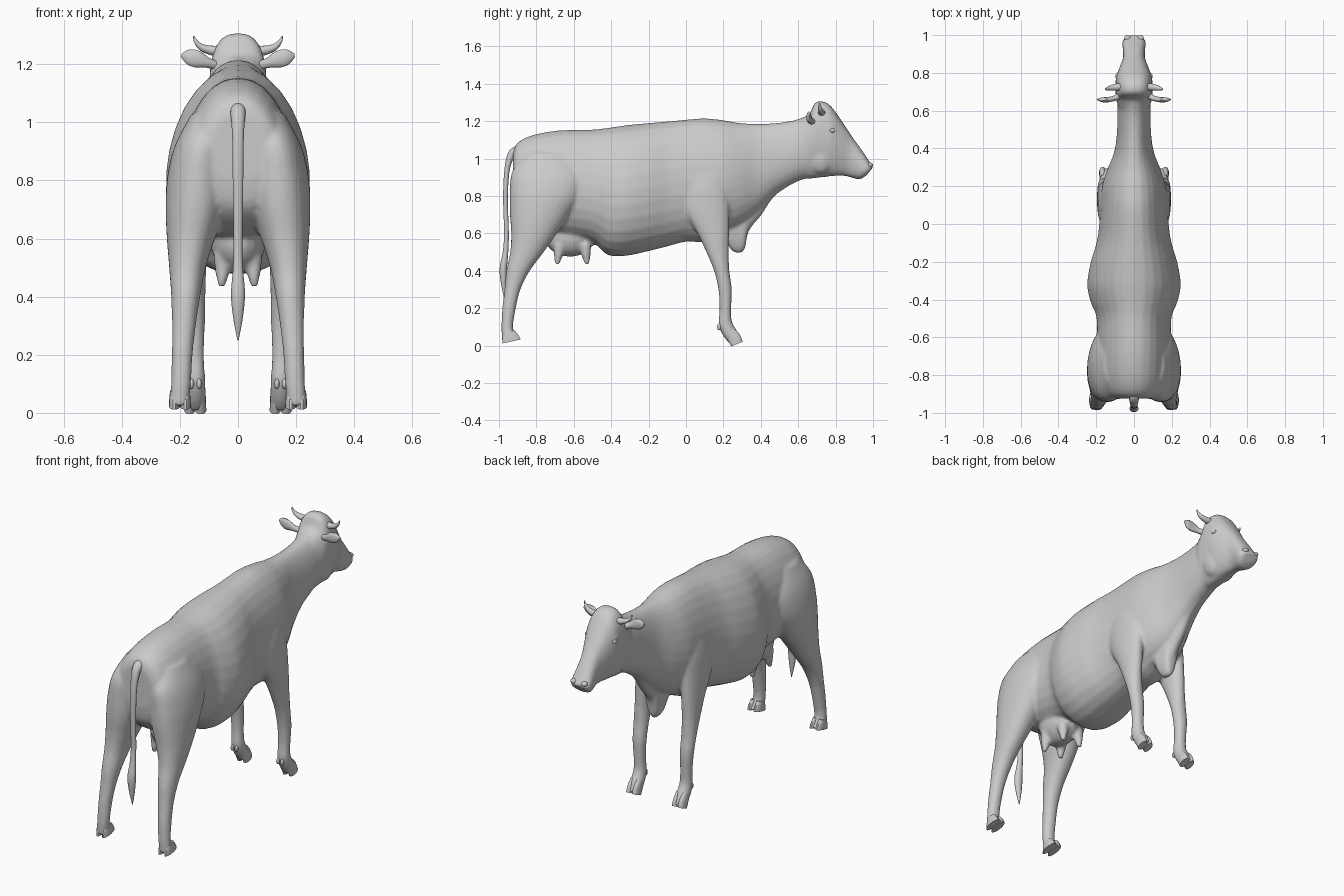
import bpy, bmesh, math
from mathutils import Vector


def spline(rows, steps):
    # Catmull-Rom interpolation of any number rows
    out = []
    n = len(rows)
    for i in range(n - 1):
        a, b, c, d = rows[max(i - 1, 0)], rows[i], rows[i + 1], rows[min(i + 2, n - 1)]
        for s in range(steps):
            t = s / steps
            out.append([0.5 * (2 * q + (r - p) * t + (2 * p - 5 * q + 4 * r - u) * t * t
                               + (3 * q - p - 3 * r + u) * t ** 3) for p, q, r, u in zip(a, b, c, d)])
    out.append(list(rows[-1]))
    return out


def skin(bm, rings):
    loops = [[bm.verts.new(p) for p in r] for r in rings]
    n = len(loops[0])
    for a, b in zip(loops, loops[1:]):
        for i in range(n):
            bm.faces.new((a[i], a[(i + 1) % n], b[(i + 1) % n], b[i]))
    bm.faces.new(loops[0])
    bm.faces.new(loops[-1][::-1])


def loft(bm, rows, side=1, power=0.9, taper=0.0, steps=4, n=28):
    # row: y,z of one edge, y,z of the opposite edge, centre x, half width
    rings = []
    for y1, z1, y2, z2, cx, hw in spline(rows, steps):
        ring = []
        for i in range(n):
            t = 2 * math.pi * i / n
            s, c = math.sin(t), math.cos(t)
            x = cx + hw * math.copysign(abs(s) ** power, s) * (1 - taper * c)
            f = (1 + c) / 2
            ring.append((side * x, y2 + (y1 - y2) * f, z2 + (z1 - z2) * f))
        rings.append(ring)
    skin(bm, rings)


def tube(bm, rows, side=1, ref=(0, 1, 0), steps=4, n=14):
    # row: x,y,z, radius along ref, radius across ref
    data = spline(rows, steps)
    pts = [Vector(r[:3]) for r in data]
    rings = []
    for i, p in enumerate(pts):
        t = (pts[min(i + 1, len(pts) - 1)] - pts[max(i - 1, 0)]).normalized()
        u = (Vector(ref) - t * t.dot(Vector(ref))).normalized()
        v = t.cross(u)
        ring = []
        for k in range(n):
            a = 2 * math.pi * k / n
            q = p + u * data[i][3] * math.cos(a) + v * data[i][4] * math.sin(a)
            ring.append((side * q.x, q.y, q.z))
        rings.append(ring)
    skin(bm, rings)


def ball(bm, loc, scale, side=1):
    r = bmesh.ops.create_uvsphere(bm, u_segments=20, v_segments=12, radius=1)
    for v in r['verts']:
        v.co = Vector((side * (loc[0] + v.co.x * scale[0]), loc[1] + v.co.y * scale[1], loc[2] + v.co.z * scale[2]))


def finish(name, bm):
    bmesh.ops.recalc_face_normals(bm, faces=bm.faces)
    me = bpy.data.meshes.new(name)
    bm.to_mesh(me)
    bm.free()
    for p in me.polygons:
        p.use_smooth = True
    ob = bpy.data.objects.new(name, me)
    bpy.context.collection.objects.link(ob)
    return ob


body = bmesh.new()
# torso and neck
loft(body, [(-.925, 1.03, -.925, .80, 0, .10), (-.90, 1.085, -.90, .70, 0, .15),
            (-.82, 1.125, -.80, .62, 0, .185), (-.68, 1.15, -.66, .58, 0, .195),
            (-.50, 1.155, -.50, .55, 0, .197), (-.41, 1.165, -.42, .485, 0, .228),
            (-.32, 1.178, -.32, .48, 0, .247), (-.20, 1.19, -.20, .505, 0, .228),
            (-.10, 1.198, -.10, .53, 0, .198), (0, 1.208, 0, .555, 0, .183),
            (.10, 1.215, .10, .555, 0, .178), (.20, 1.205, .20, .60, 0, .168),
            (.29, 1.19, .29, .64, 0, .14), (.38, 1.186, .38, .71, 0, .105),
            (.48, 1.19, .48, .81, 0, .09), (.58, 1.205, .58, .87, 0, .088),
            (.66, 1.235, .66, .90, 0, .085)], taper=.1)
# head
loft(body, [(.60, 1.20, .60, .90, 0, .075), (.66, 1.24, .64, .892, 0, .092),
            (.69, 1.298, .69, .895, 0, .097), (.735, 1.305, .73, .90, 0, .097),
            (.78, 1.275, .775, .905, 0, .094), (.84, 1.19, .82, .908, 0, .075),
            (.89, 1.115, .86, .905, 0, .058), (.94, 1.045, .895, .895, 0, .058),
            (.98, .985, .93, .89, 0, .062), (.998, .962, .965, .91, 0, .05),
            (1.0, .953, .98, .93, 0, .03)], power=.75, taper=-.12)
# dewlap
loft(body, [(.19, .85, .19, .62, 0, .05), (.235, .86, .235, .52, 0, .055),
            (.27, .86, .27, .495, 0, .05), (.31, .86, .312, .51, 0, .045),
            (.34, .88, .335, .61, 0, .045), (.40, .92, .405, .70, 0, .04),
            (.47, .98, .47, .795, 0, .035), (.56, 1.0, .56, .86, 0, .03)])
# udder
ball(body, (0, -.62, .59), (.095, .14, .115))
for s in (1, -1):
    # hind leg
    loft(body, [(-.62, 1.03, -.86, 1.03, .10, .06), (-.54, .91, -.93, .93, .125, .092),
                (-.56, .80, -.942, .82, .138, .106), (-.62, .70, -.942, .71, .146, .103),
                (-.69, .60, -.935, .60, .162, .083), (-.76, .50, -.94, .50, .174, .063),
                (-.835, .40, -.96, .40, .18, .05), (-.885, .30, -.97, .30, .186, .041),
                (-.91, .20, -.982, .20, .192, .036), (-.925, .10, -.987, .10, .196, .034),
                (-.91, .06, -.985, .05, .20, .035), (-.885, .035, -.985, .022, .20, .036)], side=s)
    # front leg
    loft(body, [(.19, 1.0, .02, 1.0, .11, .045), (.222, .86, -.035, .86, .13, .057),
                (.23, .73, -.02, .74, .142, .053), (.23, .60, .06, .60, .148, .048),
                (.228, .50, .108, .50, .152, .043), (.232, .40, .15, .40, .153, .041),
                (.245, .30, .173, .30, .152, .038), (.242, .20, .18, .20, .15, .033),
                (.245, .13, .175, .11, .148, .035), (.275, .075, .20, .05, .147, .036),
                (.298, .025, .235, .008, .147, .037)], side=s)
    # teats
    for y, lean in ((-.54, .012), (-.675, -.015)):
        tube(body, [(.05, y, .54, .035, .035), (.054, y + lean / 2, .48, .024, .024),
                    (.056, y + lean, .435, .012, .012)], side=s)
    # brow and cheek
    ball(body, (.07, .765, 1.165), (.028, .035, .025), s)
    ball(body, (.05, .72, 1.01), (.04, .07, .09), s)

cow = finish("body", body)
m = cow.modifiers.new("blend", 'REMESH')
m.mode = 'VOXEL'
m.voxel_size = .0095
m.use_smooth_shade = True
m = cow.modifiers.new("soften", 'SMOOTH')
m.factor = .5
m.iterations = 5

# tail with tuft
bm = bmesh.new()
tube(bm, [(0, -.87, 1.045, .03, .03), (0, -.925, 1.03, .026, .024), (0, -.955, .95, .02, .015),
          (0, -.965, .80, .018, .013), (0, -.96, .60, .015, .013), (0, -.965, .50, .017, .015),
          (0, -.977, .41, .024, .02), (0, -.975, .33, .017, .014), (0, -.97, .25, .002, .002)], ref=(1, 0, 0))
finish("tail", bm)

horns, ears, eyes, hooves, nose = (bmesh.new() for _ in range(5))
for s in (1, -1):
    tube(horns, [(.05, .725, 1.245, .02, .02), (.09, .725, 1.247, .019, .017),
                 (.125, .72, 1.258, .014, .012), (.145, .715, 1.278, .008, .007),
                 (.153, .715, 1.297, .002, .002)], side=s)
    tube(ears, [(.075, .68, 1.195, .018, .016), (.105, .665, 1.205, .014, .018),
                (.14, .658, 1.217, .014, .03), (.172, .658, 1.226, .012, .026),
                (.195, .66, 1.23, .003, .006)], side=s)
    ball(eyes, (.089, .782, 1.15), (.01, .016, .011), s)
    ball(nose, (.034, .982, .965), (.018, .018, .014), s)
    # cloven hooves and dewclaws
    for d in (-.019, .019):
        tube(hooves, [(.147 + d, .235, .075, .016, .03), (.147 + d, .258, .04, .018, .036),
                      (.147 + d, .272, .008, .019, .034)], side=s, ref=(1, 0, 0))
        tube(hooves, [(.20 + d, -.945, .075, .015, .03), (.20 + d, -.938, .045, .018, .045),
                      (.20 + d, -.933, .022, .019, .052)], side=s, ref=(1, 0, 0))
        ball(hooves, (.147 + d * .7, .178, .1), (.009, .012, .018), s)
finish("horns", horns)
finish("ears", ears)
finish("eyes", eyes)
finish("nostrils", nose)
finish("hooves", hooves)
for o in bpy.context.collection.objects:
    o.select_set(o.name != "body")
bpy.context.view_layer.objects.active = bpy.data.objects["tail"]
bpy.ops.object.shade_smooth_by_angle(angle=math.radians(45))
